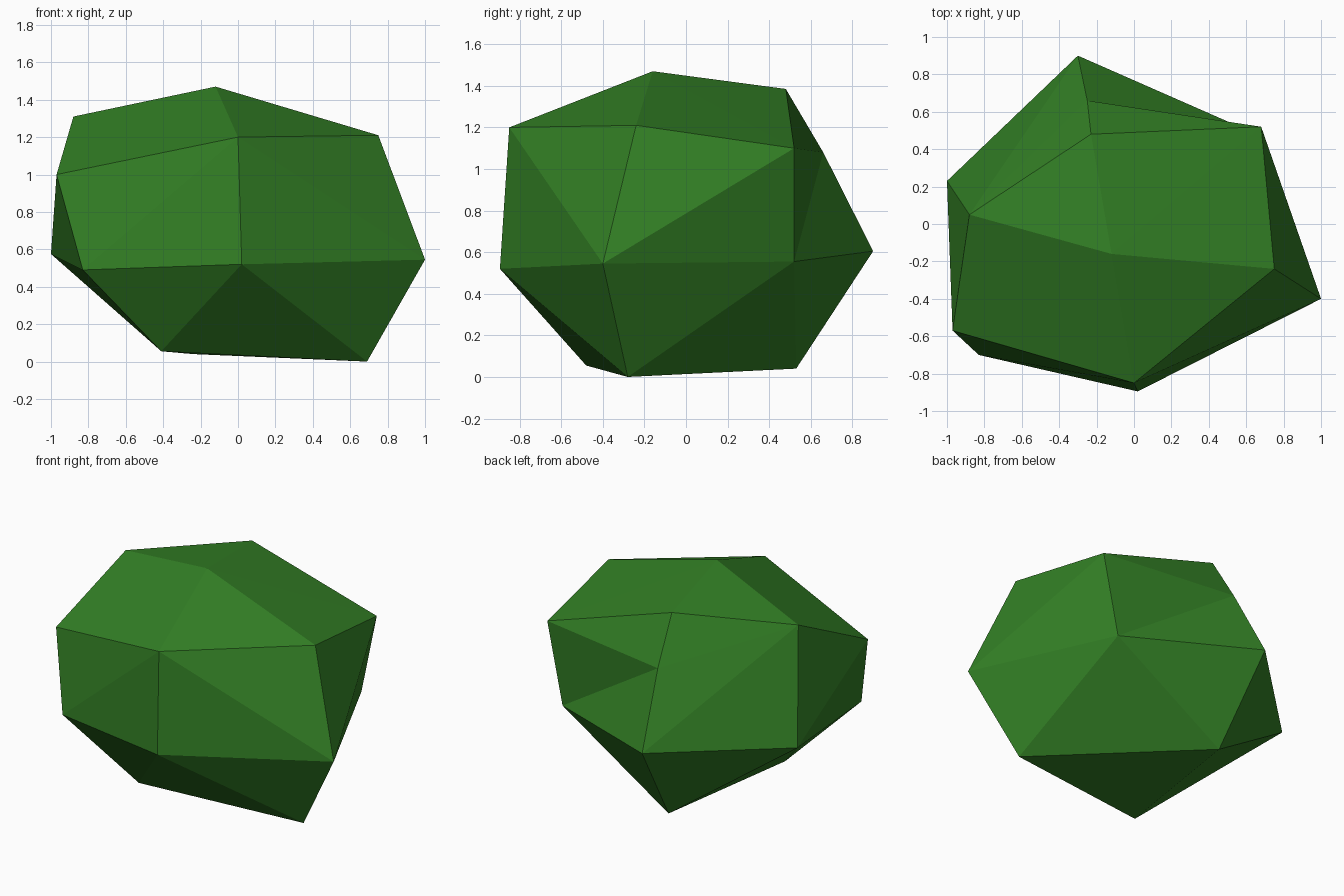
import bpy, bmesh

if "Cube" in bpy.data.objects:
    bpy.data.objects.remove(bpy.data.objects["Cube"])

green = bpy.data.materials.new("leaf green")
green.diffuse_color = (0.032, 0.21, 0.018, 1)
green.use_nodes = True
green.node_tree.nodes["Principled BSDF"].inputs["Base Color"].default_value = green.diffuse_color

# Corner rings of the faceted bush, each listed around the z axis
crown = [(-0.12, -0.16, 1.47), (-0.23, 0.48, 1.385)]
shoulder = [(-0.88, 0.05, 1.31), (-0.97, -0.57, 1.0), (0.0, -0.85, 1.20),
            (0.75, -0.24, 1.21), (0.68, 0.52, 1.10), (-0.25, 0.66, 1.08)]
waist = [(-1.0, 0.23, 0.575), (-0.83, -0.70, 0.49), (0.02, -0.895, 0.52),
         (1.0, -0.40, 0.545), (0.565, 0.52, 0.555), (-0.30, 0.90, 0.605)]
base = [(-0.41, -0.48, 0.055), (0.69, -0.28, 0.0), (-0.24, 0.53, 0.04)]

# Wrap the rings in a faceted skin
bm = bmesh.new()
verts = [bm.verts.new(p) for p in crown + shoulder + waist + base]
bmesh.ops.convex_hull(bm, input=verts)

# Fold the back right facet inwards
back_top, back_waist = verts[6], verts[13]
fold = bm.edges.get((back_top, back_waist))
if fold:
    bmesh.ops.rotate_edges(bm, edges=[fold], use_ccw=False)
bmesh.ops.recalc_face_normals(bm, faces=bm.faces)

mesh = bpy.data.meshes.new("bush")
bm.to_mesh(mesh)
bm.free()
mesh.materials.append(green)
bush = bpy.data.objects.new("bush", mesh)
bpy.context.collection.objects.link(bush)
